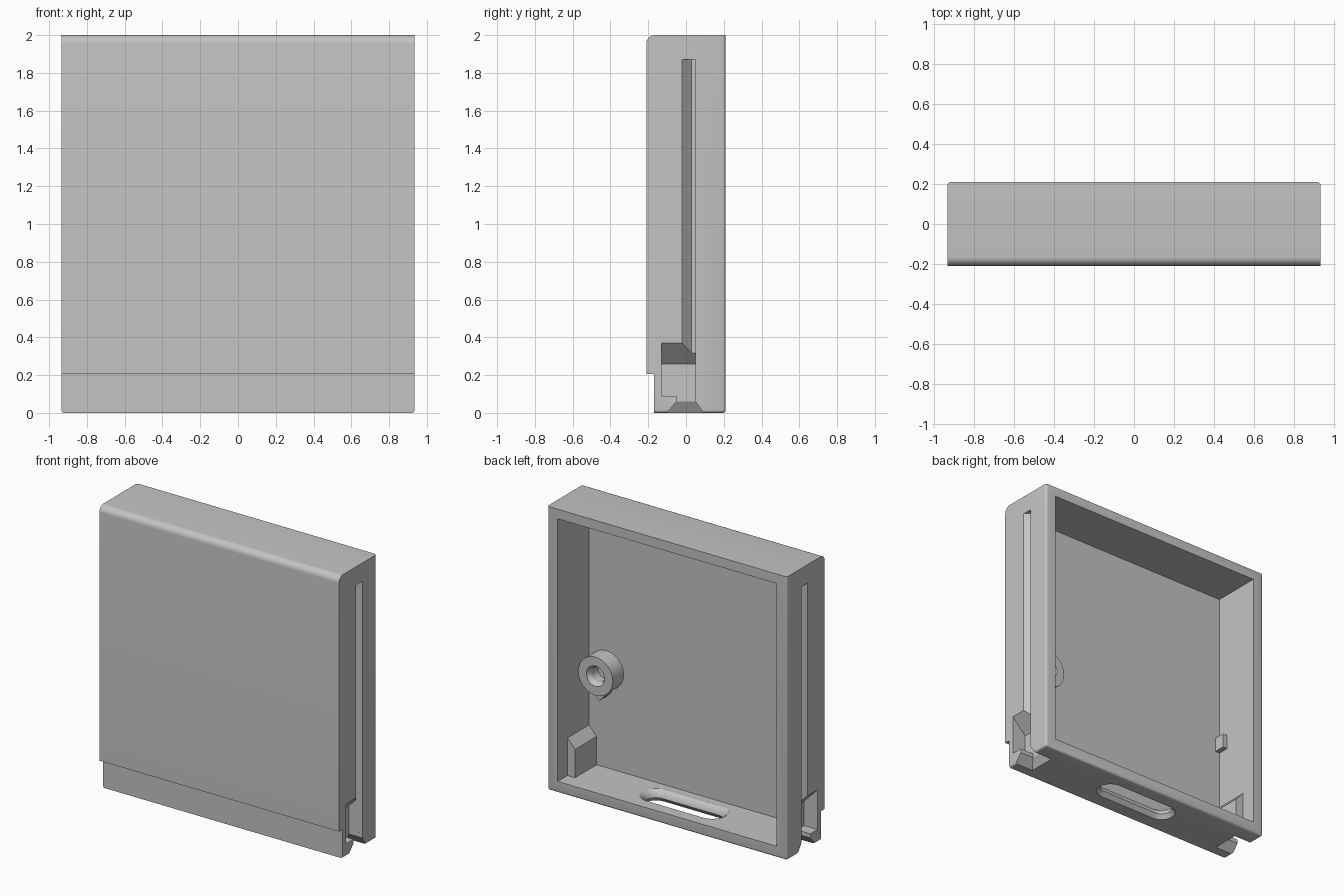
import bpy, bmesh, math
from mathutils import Matrix

if "Cube" in bpy.data.objects:
    bpy.data.objects.remove(bpy.data.objects["Cube"], do_unlink=True)

grey = bpy.data.materials.new("plain grey")
grey.use_nodes = True
COLOUR = (0.55, 0.55, 0.55, 1)
grey.diffuse_color = COLOUR
grey.node_tree.nodes["Principled BSDF"].inputs["Base Color"].default_value = COLOUR

W, D, H = 0.935, 0.21, 2.0          # half width, half depth, height
WALL, FLOOR = 0.08, -0.14           # side wall thickness, inner face of front panel


def finish(name, bm):
    bmesh.ops.recalc_face_normals(bm, faces=bm.faces)
    mesh = bpy.data.meshes.new(name)
    bm.to_mesh(mesh)
    bm.free()
    mesh.materials.append(grey)
    ob = bpy.data.objects.new(name, mesh)
    bpy.context.collection.objects.link(ob)
    return ob


def loft(bm, rings):
    """Closed solid through matching rings of points."""
    rows = [[bm.verts.new(p) for p in ring] for ring in rings]
    n = len(rows[0])
    for a, b in zip(rows, rows[1:]):
        for i in range(n):
            bm.faces.new((a[i], a[(i + 1) % n], b[(i + 1) % n], b[i]))
    bm.faces.new(rows[0])
    bm.faces.new(rows[-1])


def prism(name, axis, pts, lo, hi):
    """Extrude a 2D profile along an axis; the points use the other two axes in order."""
    place = {"X": lambda p, t: (t, p[0], p[1]),
             "Y": lambda p, t: (p[0], t, p[1]),
             "Z": lambda p, t: (p[0], p[1], t)}[axis]
    bm = bmesh.new()
    loft(bm, [[place(p, t) for p in pts] for t in (lo, hi)])
    return finish(name, bm)


def rect(a, b, c, d):
    return [(a, c), (b, c), (b, d), (a, d)]


def apply_bool(target, tool, operation):
    mod = target.modifiers.new("bool", "BOOLEAN")
    mod.operation, mod.object, mod.solver = operation, tool, "EXACT"
    bpy.context.view_layer.objects.active = target
    bpy.ops.object.modifier_apply(modifier=mod.name)
    bpy.data.objects.remove(tool, do_unlink=True)


def turned(name, x, z, steps, n=40):
    """Round solid along y from (y, radius) steps."""
    bm = bmesh.new()
    loft(bm, [[(x + r * math.cos(i * math.tau / n), y, z + r * math.sin(i * math.tau / n))
               for i in range(n)] for y, r in steps])
    return finish(name, bm)


def oblong(half, r, z, y0=0.02, n=16):
    """Ring of a stadium shape around (0, y0)."""
    ring = []
    for side in (1, -1):
        for i in range(n + 1):
            a = -math.pi / 2 + math.pi * i / n
            ring.append((side * (half + r * math.cos(a)), y0 + side * r * math.sin(a), z))
    return ring


# Housing: side profile with rounded top front edge and stepped foot
R = 0.045
top_round = [(-D + R - R * math.cos(a), H - R + R * math.sin(a))
             for a in (math.pi / 2 * i / 8 for i in range(9))]
profile = [(D, 0), (-0.17, 0), (-0.17, 0.205), (-D, 0.205)] + top_round + [(D, H)]
housing = prism("housing", "X", profile, -W, W)

# Soft outer edges at the back corners and around the bottom
bm = bmesh.new()
bm.from_mesh(housing.data)


def soft(e):
    a, b = (v.co for v in e.verts)
    low = a.z < 0.001 and b.z < 0.001
    upright = abs(a.x - b.x) < 0.001 and a.y > D - 0.001 and b.y > D - 0.001
    return (low and min(a.y, b.y) > -0.171 and max(a.y, b.y) > 0) or upright


bmesh.ops.bevel(bm, geom=[e for e in bm.edges if soft(e)], offset=0.016,
                segments=4, profile=0.5, affect="EDGES")
bm.to_mesh(housing.data)
bm.free()

# Open back cavity
apply_bool(housing, prism("cavity", "Y", rect(-W + WALL, W - WALL, 0.08, H - 0.068),
                          FLOOR, D + 0.1), "DIFFERENCE")

for s in (1, -1):
    def side(pts):
        return [(s * x, z) for x, z in pts]

    # Inner cover over the latch pocket, with a sloping roof
    cover = [(0.89, 0.05), (0.795, 0.05), (0.795, 0.28), (0.855, 0.345), (0.89, 0.345)]
    apply_bool(housing, prism("cover", "Y", side(cover), FLOOR - 0.01, 0.10), "UNION")
    # Long guide slot with one slanted wall
    slot = [(0.955, -0.04), (0.885, 0.03), (0.885, 0.05), (0.955, 0.05)]
    apply_bool(housing, prism("slot", "Z", side(slot), 0.2, 1.87), "DIFFERENCE")
    # Latch pocket with sloping ceiling
    pocket = [(0.955, 0.39), (0.83, 0.26), (0.83, 0.09), (0.955, 0.09)]
    apply_bool(housing, prism("pocket", "Y", side(pocket), -0.13, 0.05), "DIFFERENCE")
    # Throat through the foot and its flared mouth
    apply_bool(housing, prism("throat", "Y", side(rect(0.83, 0.955, -0.02, 0.15)),
                              -0.05, 0.0499), "DIFFERENCE")
    bm = bmesh.new()
    loft(bm, [[(s * x, y, z) for x, y in rect(x0, 0.96, y0, y1)]
              for x0, y0, y1, z in ((0.785, -0.11, 0.1, -0.01), (0.831, -0.049, 0.049, 0.062))])
    apply_bool(housing, finish("mouth", bm), "DIFFERENCE")

# Oblong opening through the bottom, flared on both faces
bm = bmesh.new()
loft(bm, [oblong(0.22, r, z) for r, z in
          ((0.10, -0.01), (0.085, 0.01), (0.07, 0.03), (0.075, 0.05), (0.09, 0.07), (0.12, 0.09))])
apply_bool(housing, finish("opening", bm), "DIFFERENCE")

# Screw boss with a gusset below it and a blind hole
BX, BZ = 0.72, 0.77
apply_bool(housing, turned("boss", BX, BZ, ((FLOOR - 0.02, 0.135), (-0.02, 0.135))), "UNION")
gusset = [(BX - 0.04, BZ - 0.08), (BX - 0.04, BZ - 0.15), (BX, BZ - 0.19),
          (BX + 0.04, BZ - 0.15), (BX + 0.04, BZ - 0.08)]
apply_bool(housing, prism("gusset", "Y", gusset, FLOOR - 0.015, -0.06), "UNION")
apply_bool(housing, turned("hole", BX, BZ, ((-0.01, 0.078), (-0.05, 0.052), (-0.12, 0.052))),
           "DIFFERENCE")

# Small stop on the opposite side wall
apply_bool(housing, prism("stop", "Z", rect(-0.88, -0.82, FLOOR - 0.01, -0.06), 0.76, 0.86), "UNION")

bpy.ops.object.select_all(action="DESELECT")
housing.select_set(True)
bpy.context.view_layer.objects.active = housing
bpy.ops.object.shade_smooth_by_angle(angle=math.radians(30))
